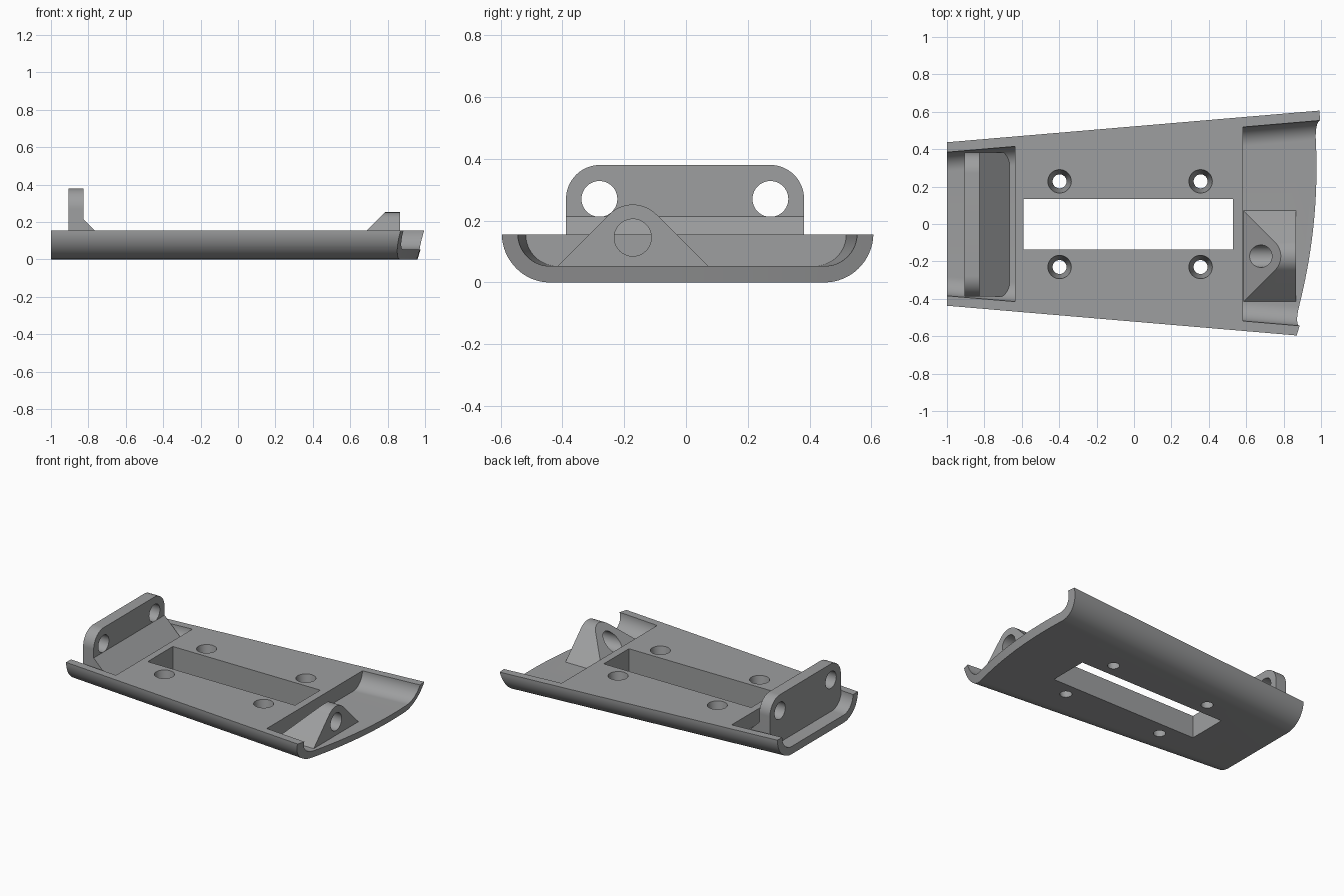
import bpy, bmesh, math
from mathutils import Vector

if "Cube" in bpy.data.objects:
    bpy.data.objects.remove(bpy.data.objects["Cube"])

grey = bpy.data.materials.new("plain grey")
grey.diffuse_color = (0.34, 0.345, 0.35, 1)
grey.use_nodes = True
grey.node_tree.nodes["Principled BSDF"].inputs["Base Color"].default_value = grey.diffuse_color


def loft(name, ring_a, ring_b):
    """Closed solid between two matching rings of points."""
    bm = bmesh.new()
    a = [bm.verts.new(p) for p in ring_a]
    b = [bm.verts.new(p) for p in ring_b]
    n = len(a)
    bm.faces.new(a)
    bm.faces.new(b[::-1])
    for i in range(n):
        bm.faces.new((a[i], b[i], b[(i + 1) % n], a[(i + 1) % n]))
    bmesh.ops.recalc_face_normals(bm, faces=bm.faces)
    mesh = bpy.data.meshes.new(name)
    bm.to_mesh(mesh)
    bm.free()
    mesh.materials.append(grey)
    ob = bpy.data.objects.new(name, mesh)
    bpy.context.collection.objects.link(ob)
    return ob


def prism_x(name, yz, x0, x1):
    return loft(name, [(x0, y, z) for y, z in yz], [(x1, y, z) for y, z in yz])


def prism_y(name, xz, y0, y1):
    return loft(name, [(x, y0, z) for x, z in xz], [(x, y1, z) for x, z in xz])


def arc(cx, cy, r, a0, a1, n=16):
    return [(cx + r * math.cos(math.radians(a0 + (a1 - a0) * i / n)),
             cy + r * math.sin(math.radians(a0 + (a1 - a0) * i / n)))
            for i in range(n + 1)]


def circle(cx, cy, r, n=40):
    return arc(cx, cy, r, 0, 360, n)[:-1]


def boolean(ob, cutter, operation='DIFFERENCE'):
    mod = ob.modifiers.new("cut", 'BOOLEAN')
    mod.operation, mod.solver, mod.object = operation, 'EXACT', cutter
    bpy.context.view_layer.objects.active = ob
    bpy.ops.object.modifier_apply(modifier=mod.name)
    bpy.data.objects.remove(cutter)


TOP, WALL = 0.155, 0.053


def trough(x, inset=0.0, top=TOP):
    """Round-bottomed section of the tapering tray at x."""
    half, r = 0.522 + 0.085 * x - inset, TOP - inset
    if inset:
        r = TOP - WALL
    c = half - r
    pts = arc(-c, TOP, r, 180, 270) + arc(c, TOP, r, 270, 360)
    if top > TOP:
        pts += [(half, top), (-half, top)]
    return [(x, y, z) for y, z in pts]


# Tapered tray body
body = loft("tray_body", trough(-1), trough(1.15))

# Curved, leaning wide end
ys = [-0.8 + 1.6 * i / 48 for i in range(49)]
edge = [(0.96 - 0.17 * (y - 0.3) ** 2, y) for y in ys] + [(1.6, 0.8), (1.6, -0.8)]
boolean(body, loft("end_cutter", [(x - 0.06, y, -0.2) for x, y in edge],
                   [(x + 0.12, y, 0.4) for x, y in edge]))

# Pockets at both ends
for x0, x1 in ((-1.1, -0.637), (0.582, 1.3)):
    boolean(body, loft("pocket_cutter", trough(x0, WALL, 0.3), trough(x1, WALL, 0.3)))

# Rectangular window
boolean(body, prism_y("window_cutter", [(-0.59, -0.1), (0.53, -0.1), (0.53, 0.3), (-0.59, 0.3)],
                      -0.137, 0.135))

# Four tapered screw holes
for x in (-0.398, 0.356):
    for y in (-0.23, 0.228):
        boolean(body, loft("screw_cutter",
                           [(px, py, -0.02) for px, py in circle(x, y, 0.034)],
                           [(px, py, TOP + 0.02) for px, py in circle(x, y, 0.066)]))

# Upright mounting plate with two round holes
plate_yz = ([(-0.388, 0.04), (0.382, 0.04)] + arc(0.272, 0.27, 0.11, 0, 90)
            + arc(-0.278, 0.27, 0.11, 90, 180))
plate = prism_x("mounting_plate", plate_yz, -0.905, -0.825)
for y in (-0.28, 0.273):
    boolean(plate, prism_x("hole_cutter", circle(y, 0.27, 0.058), -1.1, -0.7))

# Sloped brace behind the plate
brace = prism_y("plate_brace", [(-0.85, 0.04), (-0.652, 0.04), (-0.825, 0.213), (-0.85, 0.213)],
                -0.388, 0.382)

# Pointed lug: rounded triangle, sloped at the back, bored along x
cy, cz, r = -0.172, 0.145, 0.107
reach = r * math.sqrt(2) + cz - 0.04
lug = prism_x("angled_lug", [(cy - reach, 0.04), (cy + reach, 0.04)] + arc(cy, cz, r, 45, 135),
              0.5, 0.866)
boolean(lug, prism_y("slope_cutter", [(0.573, 0.04 - 0.0), (0.95, 0.04), (0.95, 0.417)], -0.8, 0.6),
        'INTERSECT')
boolean(lug, prism_x("bore_cutter", circle(cy, cz, 0.06), 0.4, 1.0))

# Smooth curved sides, keep hard edges
for ob in (body, plate, brace, lug):
    bpy.ops.object.select_all(action='DESELECT')
    ob.select_set(True)
    bpy.context.view_layer.objects.active = ob
    bpy.ops.object.shade_smooth_by_angle(angle=math.radians(30))
